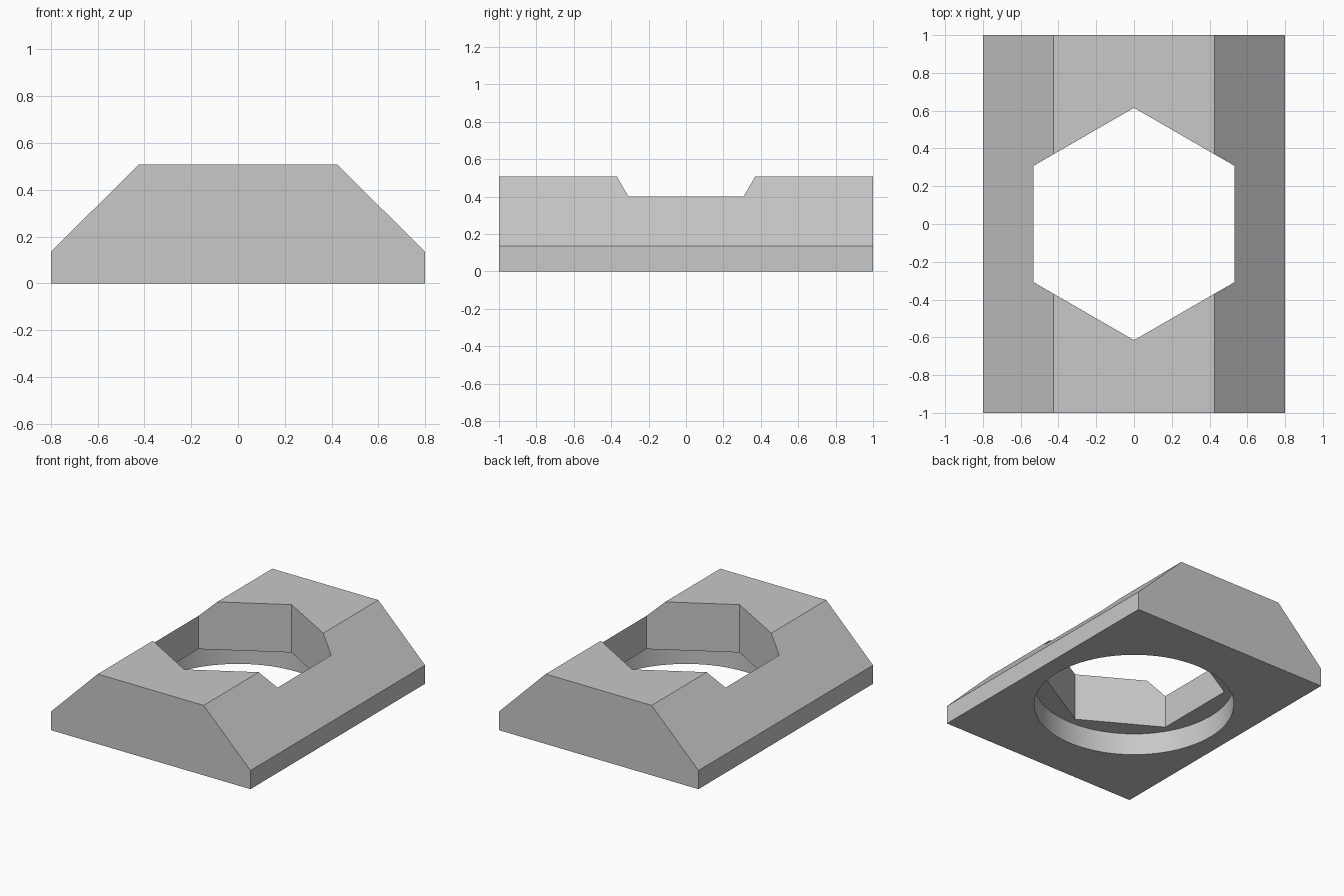
import bpy
import bmesh
import math

if "Cube" in bpy.data.objects:
    bpy.data.objects.remove(bpy.data.objects["Cube"], do_unlink=True)

grey = bpy.data.materials.new("plain_grey")
grey.use_nodes = True
grey.diffuse_color = (0.58, 0.58, 0.58, 1)
grey.node_tree.nodes["Principled BSDF"].inputs["Base Color"].default_value = grey.diffuse_color


def prism(name, outline, offset):
    """Extrude a closed outline along an offset into a solid object."""
    bm = bmesh.new()
    base = bm.faces.new([bm.verts.new(p) for p in outline])
    grown = bmesh.ops.extrude_face_region(bm, geom=[base], use_keep_orig=True)
    moved = [g for g in grown["geom"] if isinstance(g, bmesh.types.BMVert)]
    bmesh.ops.translate(bm, verts=moved, vec=offset)
    bmesh.ops.recalc_face_normals(bm, faces=bm.faces)
    mesh = bpy.data.meshes.new(name)
    bm.to_mesh(mesh)
    bm.free()
    mesh.materials.append(grey)
    obj = bpy.data.objects.new(name, mesh)
    bpy.context.collection.objects.link(obj)
    return obj


def ring(sides, radius, z):
    """Regular polygon with a corner on the y axis."""
    angles = [2 * math.pi * i / sides for i in range(sides)]
    return [(radius * math.sin(a), radius * math.cos(a), z) for a in angles]


# Bevelled block, its end profile run front to back
half = [(0.8, 0), (0.8, 0.135), (0.425, 0.507)]
profile = half + [(-x, z) for x, z in reversed(half)]
block = prism("bevelled_block", [(x, -1, z) for x, z in profile], (0, 2, 0))

# Hexagonal through hole and wider round recess underneath
cutters = [
    prism("hexagon_cutter", ring(6, 0.615, -0.1), (0, 0, 0.8)),
    prism("round_recess_cutter", ring(96, 0.67, -0.1), (0, 0, 0.26)),
]
bpy.context.view_layer.objects.active = block
for cutter in cutters:
    cutter.hide_render = True
    cut = block.modifiers.new(cutter.name, 'BOOLEAN')
    cut.operation = 'DIFFERENCE'
    cut.solver = 'EXACT'
    cut.object = cutter
    bpy.ops.object.modifier_apply(modifier=cut.name)
    bpy.data.objects.remove(cutter, do_unlink=True)

# Smooth only the round recess wall
for obj in bpy.context.selected_objects:
    obj.select_set(False)
block.select_set(True)
bpy.ops.object.shade_smooth_by_angle(angle=math.radians(25))
